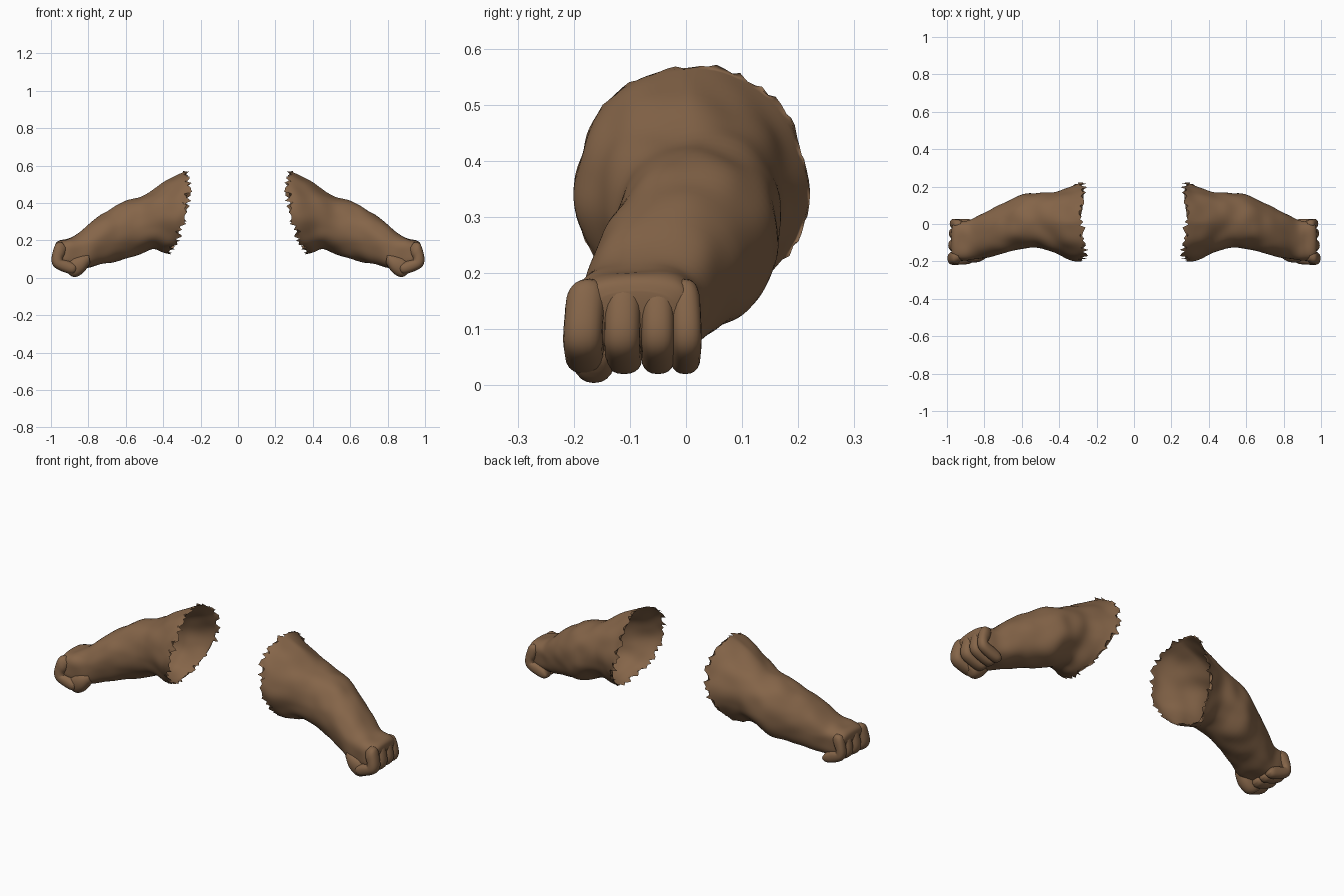
import bpy, math, random
from mathutils import Vector, noise

if "Cube" in bpy.data.objects:
    bpy.data.objects.remove(bpy.data.objects["Cube"])

fur = bpy.data.materials.new("warm brown")
fur.diffuse_color = (0.235, 0.13, 0.066, 1)
fur.use_nodes = True
fur.node_tree.nodes["Principled BSDF"].inputs["Base Color"].default_value = fur.diffuse_color


def spline(rows, steps):
    """Smoothly interpolate the section rows."""
    out = []
    for i in range(len(rows) - 1):
        a, b = rows[max(i - 1, 0)], rows[i]
        c, d = rows[i + 1], rows[min(i + 2, len(rows) - 1)]
        for k in range(steps):
            t = k / steps
            out.append([q + 0.5 * t * (r - p + t * (2 * p - 5 * q + 4 * r - s + t * (3 * (q - r) + s - p)))
                        for p, q, r, s in zip(a, b, c, d)])
    return out + [list(rows[-1])]


def loft(name, rows, side, segs, steps, wrinkle=0.0, torn=False):
    """Rows: upper x, z, lower x, z, front y, back y, squareness, sideways bow."""
    rng = random.Random(4)
    rings = spline(rows, steps)
    verts, faces = [], []
    for i, (ux, uz, lx, lz, front, back, power, bow) in enumerate(rings):
        for j in range(segs):
            a = 2 * math.pi * j / segs
            c, s = math.cos(a), math.sin(a)
            h = math.copysign(abs(s) ** (2 / power), s)
            w = math.copysign(abs(c) ** (2 / power), c)
            p = Vector(((ux + lx) / 2 + h * (ux - lx) / 2 - bow * abs(w),
                        (front + back) / 2 + w * (back - front) / 2,
                        (uz + lz) / 2 + h * (uz - lz) / 2))
            if wrinkle:
                p += Vector((0, c, s)) * wrinkle * noise.noise(p * 11)
            if torn and i == 0:
                # uneven ragged hem
                p.x += rng.uniform(-0.022, 0.025)
                p.z += rng.uniform(-0.006, 0.006)
            verts.append((p.x * side, p.y, p.z))
    for i in range(len(rings) - 1):
        for j in range(segs):
            k = (j + 1) % segs
            f = [i * segs + j, i * segs + k, (i + 1) * segs + k, (i + 1) * segs + j]
            faces.append(f if side > 0 else f[::-1])
    last = list(range((len(rings) - 1) * segs, len(rings) * segs))
    faces.append(last if side > 0 else last[::-1])
    if not torn:
        first = list(range(segs))
        faces.append(first[::-1] if side > 0 else first)
    mesh = bpy.data.meshes.new(name)
    mesh.from_pydata(verts, [], faces)
    mesh.materials.append(fur)
    mesh.shade_smooth()
    obj = bpy.data.objects.new(name, mesh)
    bpy.context.collection.objects.link(obj)


# Open shoulder to closed fist
ARM = [
    (.285, .572, .380, .135, -.197, .218, 2.0, .05),
    (.335, .550, .410, .138, -.190, .198, 2.0, .04),
    (.420, .492, .450, .150, -.153, .170, 2.0, .01),
    (.520, .435, .500, .138, -.132, .167, 2.0, 0),
    (.620, .402, .570, .108, -.133, .157, 2.1, 0),
    (.700, .358, .660, .085, -.150, .120, 2.2, 0),
    (.790, .292, .740, .068, -.172, .073, 2.4, 0),
    (.865, .228, .800, .058, -.187, .043, 2.8, 0),
    (.910, .208, .860, .052, -.195, .022, 3.4, 0),
    (.952, .200, .915, .060, -.196, .010, 3.8, 0),
    (.972, .186, .950, .075, -.188, .004, 3.6, 0),
    (.978, .165, .962, .095, -.165, -.020, 3.0, 0),
]

# Curl of one finger: outer x, z and inner x, z
CURL = [
    (.940, .190, .915, .150), (.972, .184, .925, .120), (.990, .140, .935, .105),
    (.997, .090, .935, .095), (.980, .055, .930, .095), (.930, .030, .905, .090),
    (.885, .020, .870, .075), (.862, .032, .858, .060),
]

# Thumb folded under the front of the fist
THUMB = [
    (.800, .130, .790, .080, -.185, -.130), (.840, .120, .820, .035, -.203, -.125),
    (.890, .105, .855, .008, -.205, -.125), (.925, .075, .885, .006, -.196, -.130),
    (.930, .050, .910, .025, -.180, -.145),
]

for side, label in ((1, "left"), (-1, "right")):
    loft(label + "_arm", ARM, side, 88, 5, 0.010, True)
    loft(label + "_thumb", [r + (2.2, 0) for r in THUMB], side, 20, 4)
    for n, y in enumerate((-.172, -.108, -.050, -.004)):
        rows = []
        for i, (ox, oz, ix, iz) in enumerate(CURL):
            half = 0.022 if i in (0, len(CURL) - 1) else 0.035 - 0.003 * n
            # Fingers splay slightly towards the knuckle fold
            yc = y - 0.003 * math.sin(math.pi * i / 7) * (4 - 2 * n)
            rows.append((ox - .004 * n, oz, ix, iz, yc - half, yc + half, 2.3, 0))
        loft(f"{label}_finger_{n + 1}", rows, side, 20, 4)
